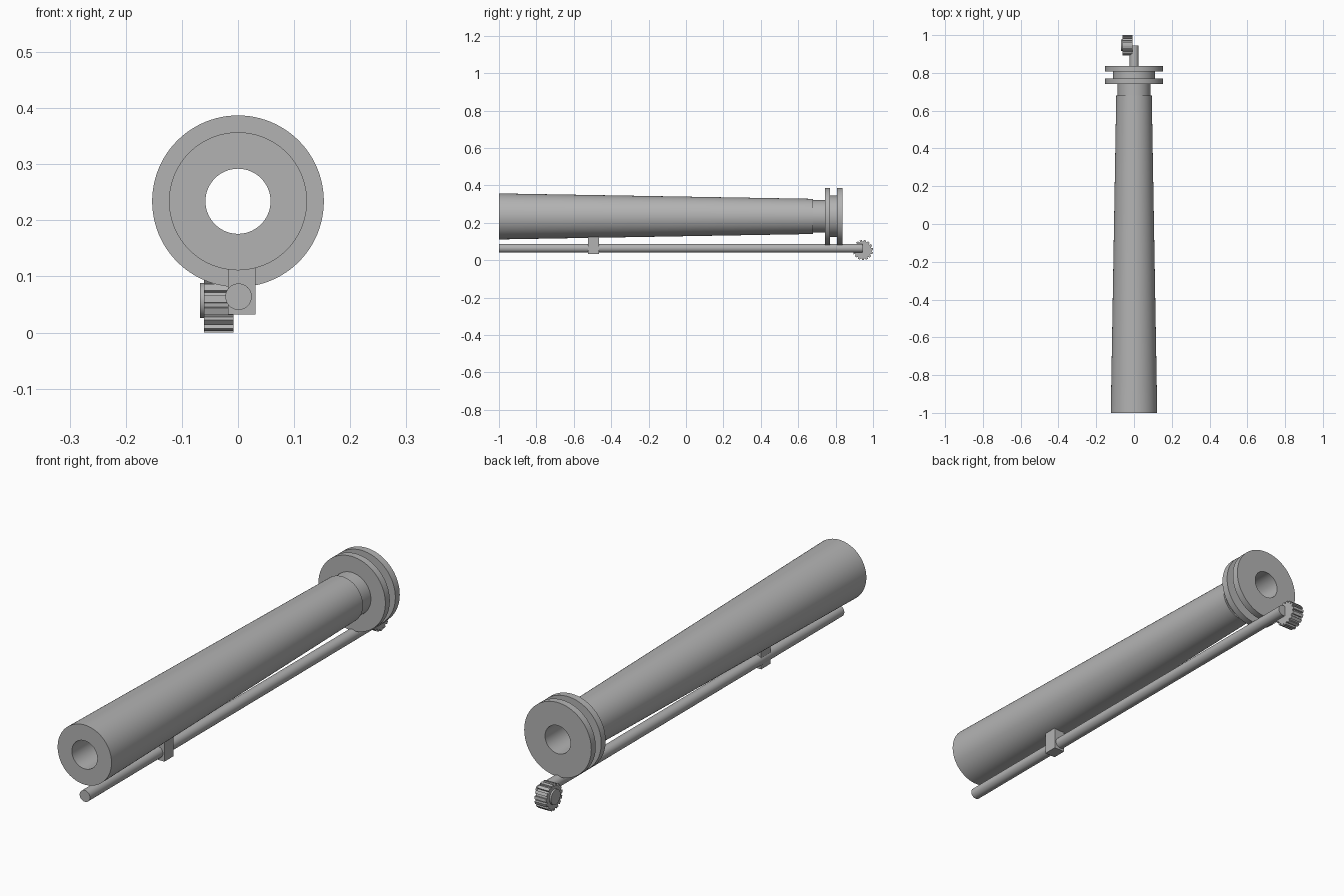
import bpy, bmesh, math
from mathutils import Matrix, Vector

cube = bpy.data.objects.get("Cube")
if cube:
    bpy.data.objects.remove(cube, do_unlink=True)

steel = bpy.data.materials.new("grey steel")
steel.use_nodes = True
steel.diffuse_color = (0.45, 0.45, 0.45, 1)
steel.node_tree.nodes["Principled BSDF"].inputs["Base Color"].default_value = (0.45, 0.45, 0.45, 1)


def finish(name, bm, smooth=True):
    bmesh.ops.recalc_face_normals(bm, faces=bm.faces)
    mesh = bpy.data.meshes.new(name)
    bm.to_mesh(mesh)
    bm.free()
    mesh.materials.append(steel)
    obj = bpy.data.objects.new(name, mesh)
    bpy.context.collection.objects.link(obj)
    bpy.ops.object.select_all(action="DESELECT")
    obj.select_set(True)
    bpy.context.view_layer.objects.active = obj
    if smooth:
        bpy.ops.object.shade_smooth_by_angle(angle=math.radians(30))
    return obj


def lathe(name, profile, z, segments=96):
    """Spin a closed (radius, y) profile around a lengthwise axis at height z."""
    bm = bmesh.new()
    verts = [bm.verts.new((r, y, z)) for r, y in profile]
    edges = [bm.edges.new((v, verts[(i + 1) % len(verts)])) for i, v in enumerate(verts)]
    bmesh.ops.spin(bm, geom=verts + edges, cent=(0, 0, z), axis=(0, 1, 0),
                   angle=math.tau, steps=segments, use_merge=True)
    bmesh.ops.remove_doubles(bm, verts=bm.verts, dist=0.0001)
    return finish(name, bm)


def rod(name, radius, start, end, segments=48):
    start, end = Vector(start), Vector(end)
    axis = end - start
    bm = bmesh.new()
    place = Matrix.Translation((start + end) / 2) @ axis.to_track_quat("Z", "Y").to_matrix().to_4x4()
    bmesh.ops.create_cone(bm, cap_ends=True, segments=segments, radius1=radius,
                          radius2=radius, depth=axis.length, matrix=place)
    return finish(name, bm)


# Tapered tube with neck, twin collars and a straight bore
BORE, COLLAR = 0.058, 0.153
lathe("tapered_tube", [
    (BORE, -1), (0.123, -1), (0.094, 0.68), (0.087, 0.68), (0.087, 0.742),
    (COLLAR, 0.742), (COLLAR, 0.771), (0.111, 0.771), (0.111, 0.807),
    (COLLAR, 0.807), (COLLAR, 0.836), (BORE, 0.836)], 0.234)

# Control rod under the tube
rod("control_rod", 0.0235, (0.001, -1, 0.064), (0.001, 0.945, 0.064))

# Hanger block joining the rod to the tube
bm = bmesh.new()
bmesh.ops.create_cube(bm, size=1, matrix=Matrix.Translation((0.0065, -0.494, 0.08))
                      @ Matrix.Diagonal((0.049, 0.06, 0.096, 1)))
finish("hanger_block", bm, smooth=False)

# Toothed knob beside the rod end
TEETH, GEAR_Y, GEAR_Z = 15, 0.946, 0.054
bm = bmesh.new()
ring = []
for i in range(TEETH):
    for offset, radius in ((-0.28, 0.054), (0.28, 0.054), (0.32, 0.046), (0.68, 0.046)):
        a = math.tau * (i + offset) / TEETH - math.pi / 2
        ring.append(bm.verts.new((-0.061, GEAR_Y + radius * math.cos(a), GEAR_Z + radius * math.sin(a))))
face = bm.faces.new(ring)
side = bmesh.ops.extrude_face_region(bm, geom=[face], use_keep_orig=True)
bmesh.ops.translate(bm, vec=(0.053, 0, 0),
                    verts=[v for v in side["geom"] if isinstance(v, bmesh.types.BMVert)])
finish("toothed_knob", bm, smooth=False)

# Knob hub, its end standing proud on the outer side
rod("knob_hub", 0.031, (-0.068, GEAR_Y, 0.057), (-0.03, GEAR_Y, 0.057))
